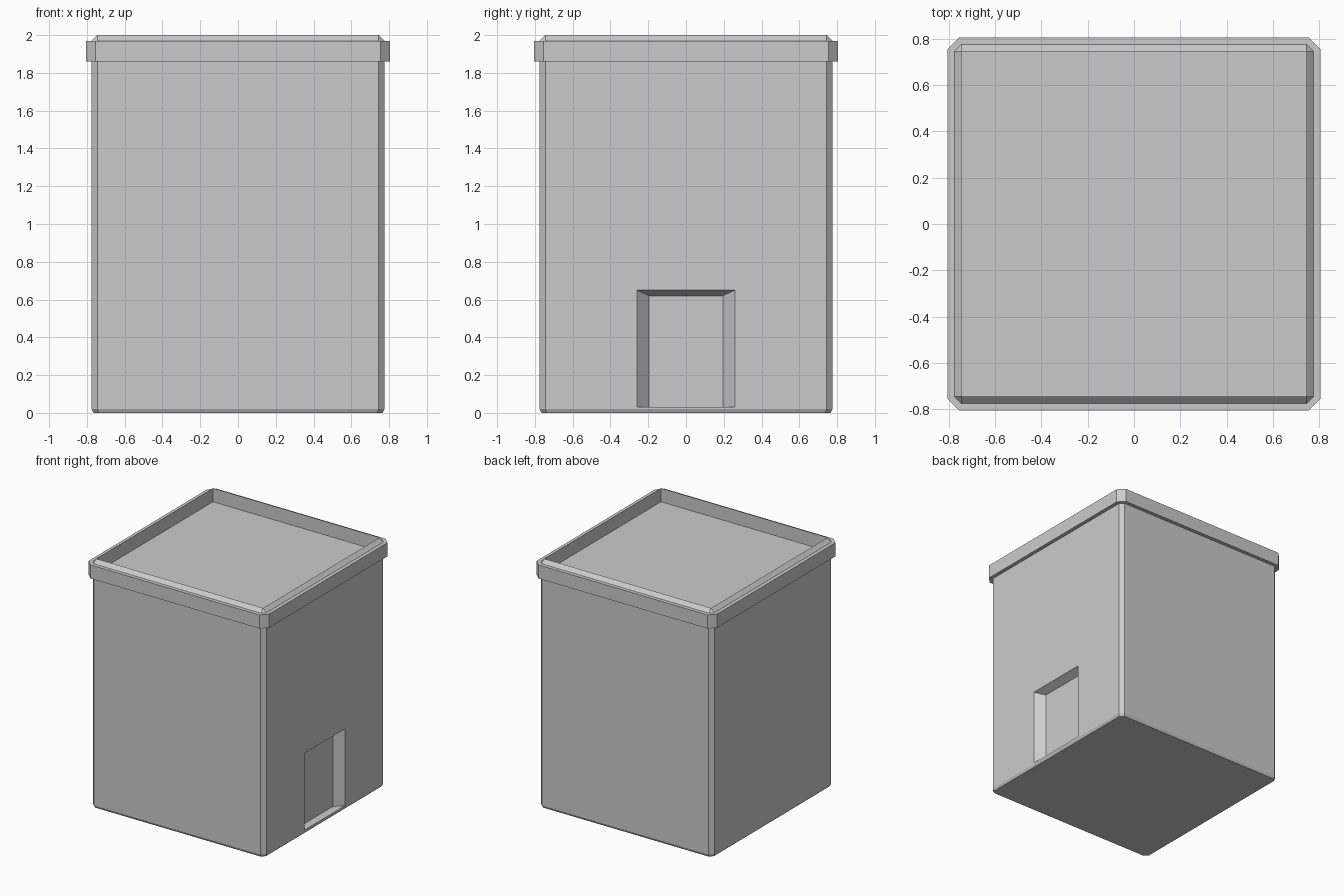
import bpy, bmesh

if "Cube" in bpy.data.objects:
    bpy.data.objects.remove(bpy.data.objects["Cube"])


def ring(bm, half, cut, z):
    """Square outline with corners cut off, as eight vertices."""
    a, b = half, half - cut
    pts = [(a, -b), (a, b), (b, a), (-b, a), (-a, b), (-a, -b), (-b, -a), (b, -a)]
    return [bm.verts.new((x, y, z)) for x, y in pts]


def bridge(bm, lower, upper):
    n = len(lower)
    for i in range(n):
        j = (i + 1) % n
        bm.faces.new((lower[i], lower[j], upper[j], upper[i]))


def finish(name, bm):
    bmesh.ops.remove_doubles(bm, verts=bm.verts, dist=1e-5)
    bmesh.ops.recalc_face_normals(bm, faces=bm.faces)
    mesh = bpy.data.meshes.new(name)
    bm.to_mesh(mesh)
    bm.free()
    obj = bpy.data.objects.new(name, mesh)
    bpy.context.collection.objects.link(obj)
    return obj


def loft(name, sections, closed=False):
    bm = bmesh.new()
    rings = [ring(bm, *s) for s in sections]
    for lower, upper in zip(rings, rings[1:]):
        bridge(bm, lower, upper)
    if closed:
        bridge(bm, rings[-1], rings[0])
    else:
        bm.faces.new(rings[0])
        bm.faces.new(rings[-1])
    return finish(name, bm)


# Main block: bevelled edges, thin parapet edge and sunken roof
body = loft("building_body", [
    (0.765, 0.028, 0.0), (0.775, 0.03, 0.02), (0.775, 0.03, 1.97),
    (0.745, 0.0, 2.0), (0.745, 0.0, 1.89)])

# Collar around the top
loft("roof_collar", [
    (0.805, 0.05, 1.86), (0.805, 0.05, 1.97),
    (0.77, 0.03, 1.97), (0.77, 0.03, 1.86)], closed=True)

# Doorway cutter with splayed jambs and head, extended past the wall
bm = bmesh.new()
sections = []
for depth in (0.065, -0.065):
    x, w, top = 0.775 - depth, 0.26 - depth, 0.65 - depth * 0.46
    sections.append([bm.verts.new((x, y, z)) for y, z in
                     ((-w, 0.03), (w, 0.03), (w, top), (-w, top))])
bridge(bm, *sections)
for s in sections:
    bm.faces.new(s)
cutter = finish("doorway_cutter", bm)
cutter.hide_render = True
cutter.hide_set(True)

# Recessed doorway on the right side
mod = body.modifiers.new("doorway", 'BOOLEAN')
mod.operation = 'DIFFERENCE'
mod.solver = 'EXACT'
mod.object = cutter
